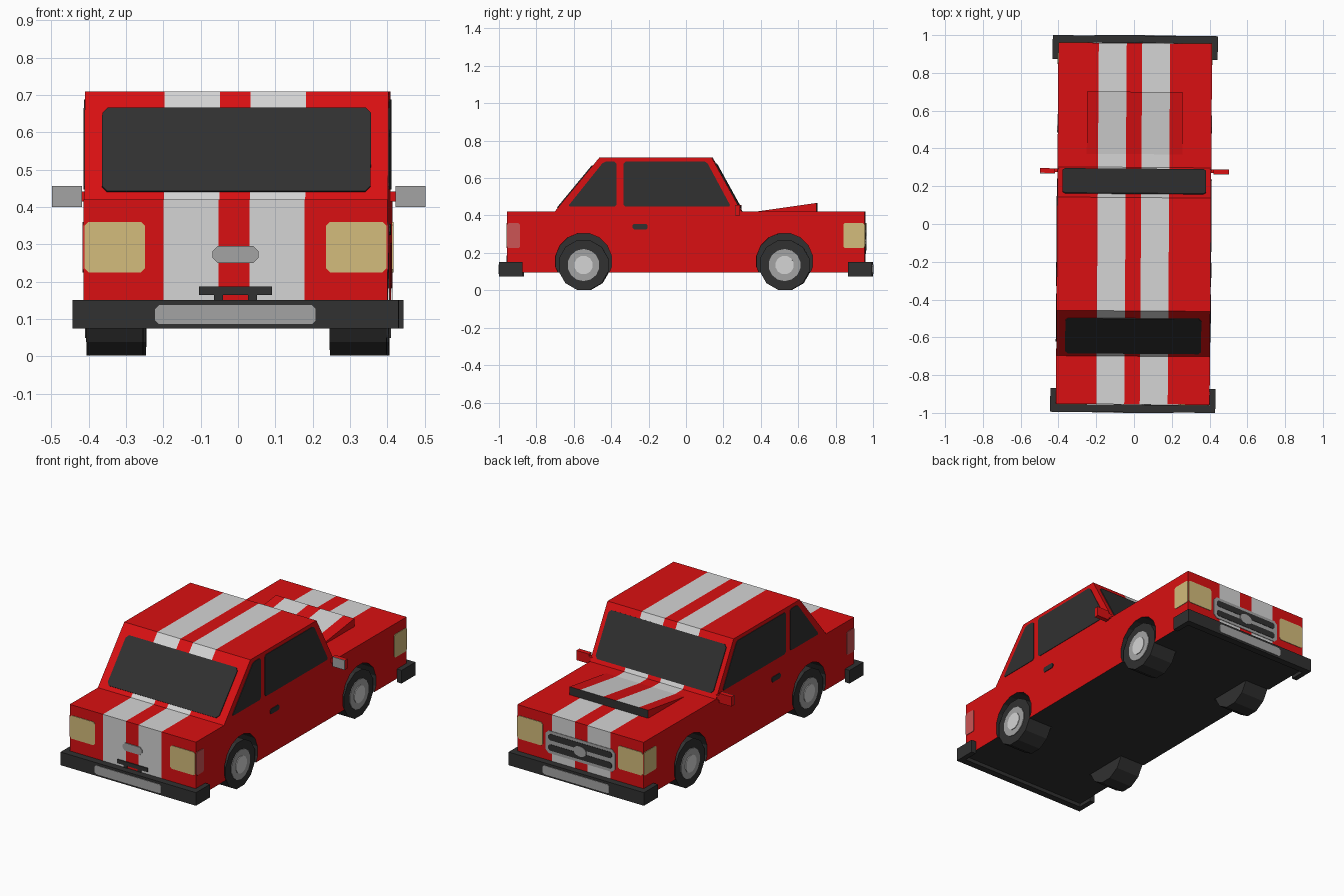
import bpy, bmesh, math
from mathutils import Vector, Matrix

if "Cube" in bpy.data.objects:
    bpy.data.objects.remove(bpy.data.objects["Cube"])


def material(name, r, g, b):
    m = bpy.data.materials.new(name)
    m.diffuse_color = (r, g, b, 1)
    m.use_nodes = True
    m.node_tree.nodes["Principled BSDF"].inputs["Base Color"].default_value = m.diffuse_color
    return m


RED = material("red paint", 0.70, 0.005, 0.006)
WHITE = material("pale stripe", 0.66, 0.66, 0.66)
DARK = material("dark trim", 0.03, 0.03, 0.03)
GREY = material("grey metal", 0.37, 0.37, 0.37)
YELLOW = material("lamp yellow", 0.65, 0.50, 0.20)
PINK = material("tail lamp red", 0.60, 0.09, 0.09)

X, Y, Z = Vector((1, 0, 0)), Vector((0, 1, 0)), Vector((0, 0, 1))


def finish(bm, name, mats):
    me = bpy.data.meshes.new(name)
    bm.to_mesh(me)
    bm.free()
    for m in mats:
        me.materials.append(m)
    ob = bpy.data.objects.new(name, me)
    bpy.context.collection.objects.link(ob)
    return ob


def sliced(name, profile, xs):
    """Side profile (y, z) swept across x; slices 1 and 3 become stripes."""
    bm = bmesh.new()
    rings = [[bm.verts.new((x, y, z)) for y, z in profile] for x in xs]
    n = len(profile)
    for i in range(len(xs) - 1):
        for j in range(n):
            k = (j + 1) % n
            f = bm.faces.new((rings[i][j], rings[i][k], rings[i + 1][k], rings[i + 1][j]))
            f.material_index = 1 if i in (1, 3) else 0
    bm.faces.new(rings[0])
    bm.faces.new(rings[-1])
    bmesh.ops.recalc_face_normals(bm, faces=bm.faces)
    for f in bm.faces:
        if f.normal.z < -0.9:
            f.material_index = 2
    return bm


def rect(a0, a1, b0, b1):
    return [(a0, b0), (a1, b0), (a1, b1), (a0, b1)]


def cut_corners(pts, r):
    out = []
    for i, p in enumerate(pts):
        p = Vector(p)
        for q in (pts[i - 1], pts[(i + 1) % len(pts)]):
            out.append(tuple(p + (Vector(q) - p).normalized() * r))
    return out


def plate(name, pts, origin, u, v, mat, t=0.005, mirror=False):
    """Thin raised plate on the plane origin + a*u + b*v."""
    bm = bmesh.new()
    n = u.cross(v).normalized() * t
    base = [Vector(origin) + u * a + v * b for a, b in pts]
    low = [bm.verts.new(p) for p in base]
    top = [bm.verts.new(p + n) for p in base]
    bm.faces.new(top)
    for i in range(len(pts)):
        j = (i + 1) % len(pts)
        bm.faces.new((low[i], low[j], top[j], top[i]))
    bmesh.ops.recalc_face_normals(bm, faces=bm.faces)
    bm.normal_update()
    bm.faces.ensure_lookup_table()
    if bm.faces[0].normal.dot(n) < 0:
        bmesh.ops.reverse_faces(bm, faces=bm.faces)
    if mirror:
        bmesh.ops.scale(bm, vec=(-1, 1, 1), verts=bm.verts)
        bmesh.ops.reverse_faces(bm, faces=bm.faces)
    return finish(bm, name, [mat])


def box(name, x, y, z, mat):
    bm = bmesh.new()
    lo, hi = Vector((x[0], y[0], z[0])), Vector((x[1], y[1], z[1]))
    bmesh.ops.create_cube(bm, size=1, matrix=Matrix.Translation((lo + hi) / 2)
                          @ Matrix.Diagonal((*(hi - lo), 1)))
    return finish(bm, name, [mat])


def add_cylinder(bm, x0, x1, y, z, r, sides):
    place = Matrix.Translation(((x0 + x1) / 2, y, z)) @ Matrix.Rotation(math.pi / 2, 4, 'Y')
    turn = Matrix.Rotation(math.pi / sides, 4, 'Z')
    bmesh.ops.create_cone(bm, cap_ends=True, segments=sides, radius1=r, radius2=r,
                          depth=abs(x1 - x0), matrix=place @ turn)


# Body and cabin in one profile, with striped slices
W = 0.407
body = finish(sliced("body", [(-.955, .095), (.958, .095), (.958, .42), (.30, .42), (.14, .71),
                              (-.46, .71), (-.70, .42), (-.955, .42)],
                     [-W, -.193, -.045, .037, .185, W]), "body", [RED, WHITE, DARK])

# Wheel wells cut into the body
WHEELS = [(s, y) for s in (-1, 1) for y in (-.545, .53)]
bm = bmesh.new()
for s, y in WHEELS:
    add_cylinder(bm, s * .245, s * .45, y, .155, .152, 16)
for f in bm.faces:
    f.material_index = 2
cutter = finish(bm, "wheel_well_cutter", [RED, WHITE, DARK])
cutter.hide_render = True
mod = body.modifiers.new("wells", 'BOOLEAN')
mod.operation, mod.solver, mod.object = 'DIFFERENCE', 'EXACT', cutter
dg = bpy.context.evaluated_depsgraph_get()
cut_mesh = bpy.data.meshes.new_from_object(body.evaluated_get(dg))
body.modifiers.clear()
body.data = cut_mesh
bpy.data.objects.remove(cutter)

# Bonnet scoop with a dark mouth
bm = sliced("scoop", [(.37, .42), (.70, .42), (.70, .467)], [-.253, -.193, -.045, .037, .185, .253])
for f in bm.faces:
    if f.normal.y > .9:
        f.material_index = 2
finish(bm, "bonnet_scoop", [RED, WHITE, DARK])

# Wheels: tyre, rim and hub cap
for s, y in WHEELS:
    for name, x0, x1, r, sides, mat in (("tyre", .25, .402, .137, 12, DARK),
                                        ("rim", .39, .406, .086, 14, GREY),
                                        ("hub_cap", .39, .410, .05, 12, WHITE)):
        bm = bmesh.new()
        add_cylinder(bm, s * x0, s * x1, y, .135, r, sides)
        finish(bm, name, [mat])

# Wrap-around bumpers with grey number plates
for name, s in (("rear_bumper", -1), ("front_bumper", 1)):
    outline = [(-.437, .87), (-W, .87), (-W, .957), (W, .957), (W, .87), (.437, .87),
               (.437, .997), (-.437, .997)]
    bm = bmesh.new()
    f = bm.faces.new([bm.verts.new((x, s * y, .075)) for x, y in outline])
    ext = bmesh.ops.extrude_face_region(bm, geom=[f])
    bmesh.ops.translate(bm, vec=(0, 0, .076),
                        verts=[v for v in ext['geom'] if isinstance(v, bmesh.types.BMVert)])
    bmesh.ops.recalc_face_normals(bm, faces=bm.faces)
    finish(bm, name, [DARK])
    plate("number_plate", cut_corners(rect(-.215, .215, .086, .137), .01),
          (0, s * .997, 0), X * -s, Z, GREY, .003)

# Windscreen and rear window on the sloping cabin ends
plate("rear_window", cut_corners(rect(-.36, .36, .02, .243), .014),
      (0, -.70, .42), X, Vector((0, .24 / .29, 1)), DARK)
plate("windscreen", cut_corners(rect(-.38, .38, .02, .255), .014),
      (0, .30, .42), -X, Vector((0, -.16 / .29, 1)), DARK)

# Side details, both sides
for m in (False, True):
    s = -1 if m else 1
    side = ((W, 0, 0), Y, Z)
    plate("rear_side_window", cut_corners([(-.63, .447), (-.37, .447), (-.37, .688), (-.437, .688)], .01),
          *side, DARK, .003, m)
    plate("door_window", cut_corners([(-.33, .447), (.243, .447), (.113, .688), (-.33, .688)], .01),
          *side, DARK, .003, m)
    plate("door_handle", cut_corners(rect(-.283, -.203, .325, .355), .008), *side, DARK, .004, m)
    plate("headlamp_side", cut_corners(rect(.845, .957, .225, .36), .008), *side, YELLOW, .003, m)
    plate("tail_lamp_side", cut_corners(rect(-.954, -.885, .225, .36), .008), *side, PINK, .003, m)
    lamp = cut_corners(rect(.243, .404, .225, .36), .01)
    plate("tail_lamp", lamp, (0, -.955, 0), X, Z, YELLOW, .003, m)
    plate("headlamp", [(-a, b) for a, b in reversed(lamp)], (0, .958, 0), -X, Z, YELLOW, .003, m)
    # Door mirror
    box("mirror_stem", sorted((s * .40, s * .425)), (.272, .292), (.415, .442), RED)
    box("mirror_housing", sorted((s * .42, s * .50)), (.268, .292), (.40, .456), RED)
    plate("mirror_glass", rect(.42, .50, .40, .456), (0, .268, 0), X, Z, GREY, .003, m)

# Boot handle and plate lamp
rear = ((0, -.955, 0), X, Z)
plate("boot_handle", cut_corners(rect(-.062, .062, .25, .295), .014), *rear, GREY)
plate("plate_lamp", rect(-.098, .098, .164, .187), *rear, DARK)
for x in (-.045, .045):
    plate("plate_lamp_leg", rect(x - .012, x + .012, .15, .164), *rear, DARK)

# Front grille: grey frame, two dark slots and a round centre
front = ((0, .958, 0), -X, Z)
plate("grille_frame", cut_corners(rect(-.225, .225, .195, .325), .02), *front, GREY, .003)
for z in (.212, .272):
    plate("grille_slot", cut_corners(rect(-.205, .205, z, z + .036), .01), *front, DARK, .005)
plate("grille_centre", [(.042 * math.cos(i * math.pi / 6), .26 + .03 * math.sin(i * math.pi / 6))
                        for i in range(12)], *front, GREY, .008)

# The whole car sits turned by a fraction of a degree
turn = Matrix.Rotation(-0.007, 4, 'Z')
for ob in bpy.context.collection.objects:
    ob.data.transform(turn)
